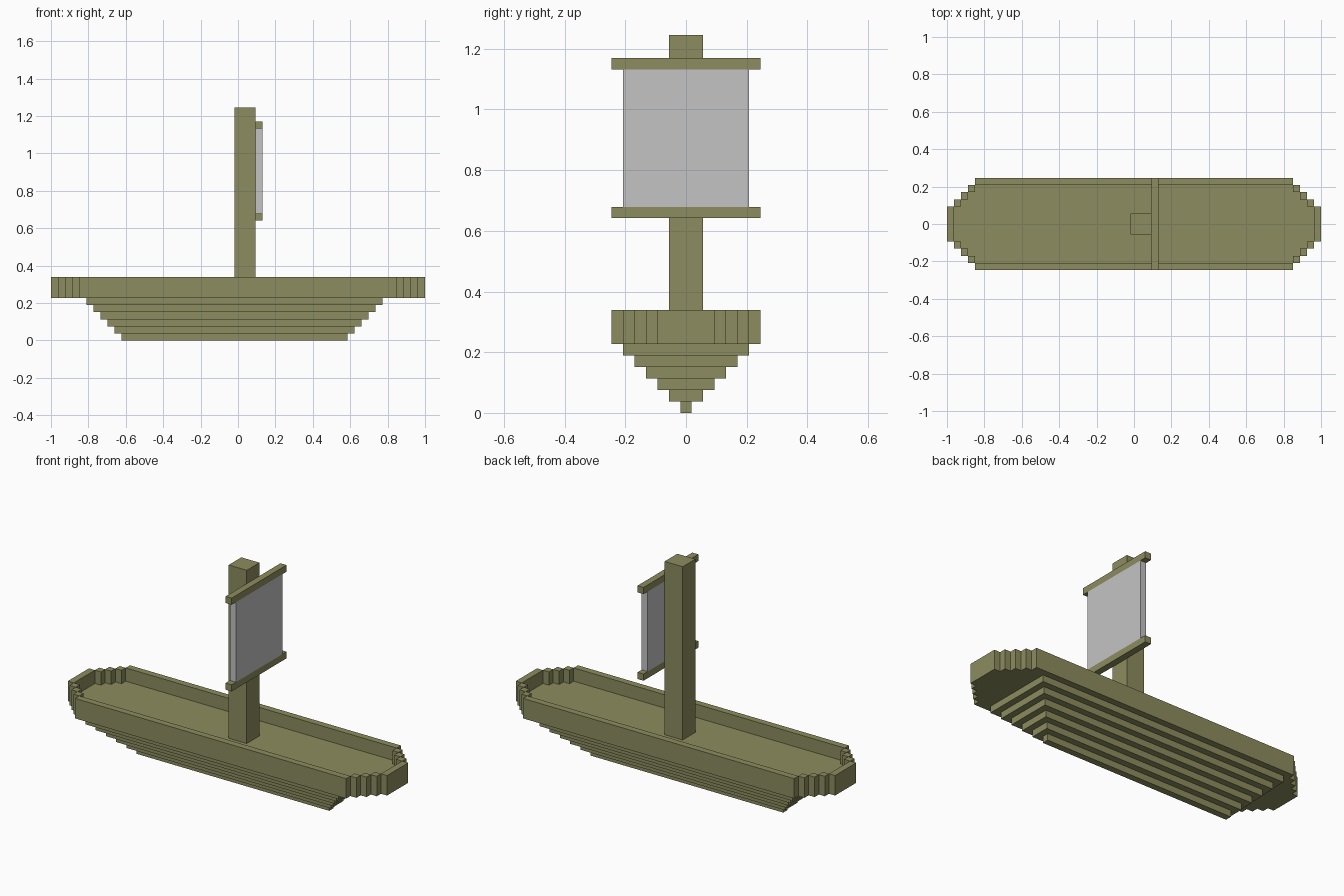
import bpy
import bmesh
from mathutils import Matrix, Vector

U = 2 / 53  # size of one building block

if "Cube" in bpy.data.objects:
    bpy.data.objects.remove(bpy.data.objects["Cube"], do_unlink=True)


def make_material(name, color):
    mat = bpy.data.materials.new(name)
    mat.use_nodes = True
    mat.diffuse_color = color
    mat.node_tree.nodes["Principled BSDF"].inputs["Base Color"].default_value = color
    return mat


wood = make_material("olive_wood", (0.265, 0.265, 0.115, 1))
cloth = make_material("grey_cloth", (0.55, 0.55, 0.55, 1))


def finish(name, bm, mat):
    bmesh.ops.recalc_face_normals(bm, faces=bm.faces)
    mesh = bpy.data.meshes.new(name)
    bm.to_mesh(mesh)
    bm.free()
    mesh.materials.append(mat)
    obj = bpy.data.objects.new(name, mesh)
    bpy.context.collection.objects.link(obj)
    return obj


def add_box(bm, x, y, z):
    """Add a box from (low, high) ranges given in blocks."""
    low, high = (Vector(c) * U for c in zip(x, y, z))
    size = high - low
    matrix = Matrix.Translation((low + high) / 2) @ Matrix.Diagonal((*size, 1))
    bmesh.ops.create_cube(bm, size=1, matrix=matrix)


def box(name, x, y, z, mat=wood):
    bm = bmesh.new()
    add_box(bm, x, y, z)
    return finish(name, bm, mat)


# Stepped keel, each layer one block longer and wider on every side
for k in range(6):
    box(f"hull_layer_{k + 1}", (-16.5 - k, 15.5 + k), (-0.5 - k, 0.5 + k), (k, k + 1))

# Deck with staircase corners
quarter = []
for k in range(4):
    quarter += [(25.5 - k, 2.5 + k), (24.5 - k, 2.5 + k)]
quarter[-1] = (22.5, 5.5)
right_half = [(x, -y) for x, y in reversed(quarter)] + quarter
outline = right_half + [(-x, -y) for x, y in right_half]
bm = bmesh.new()
face = bm.faces.new([bm.verts.new((x * U, y * U, 6 * U)) for x, y in outline])
raised = bmesh.ops.extrude_face_region(bm, geom=[face], use_keep_orig=True)
top = [v for v in raised["geom"] if isinstance(v, bmesh.types.BMVert)]
bmesh.ops.translate(bm, verts=top, vec=(0, 0, U))
finish("deck", bm, wood)

# Bulwark: straight sides, end walls and diagonal corner posts
bm = bmesh.new()
wall = (6, 9)
for s in (-1, 1):
    add_box(bm, (-22.5, 22.5), sorted((s * 5.5, s * 6.5)), wall)
    add_box(bm, sorted((s * 25.5, s * 26.5)), (-2.5, 2.5), wall)
    for t in (-1, 1):
        for k in range(3):
            add_box(bm, sorted((s * (22.5 + k), s * (23.5 + k))),
                    sorted((t * (4.5 - k), t * (5.5 - k))), wall)
finish("bulwark", bm, wood)

# Mast, sail and yards
box("mast", (-0.5, 2.5), (-1.5, 1.5), (7, 33))
box("sail", (2.5, 3.5), (-5.5, 5.5), (18, 30), cloth)
box("lower_yard", (2.5, 3.5), (-6.5, 6.5), (17, 18))
box("upper_yard", (2.5, 3.5), (-6.5, 6.5), (30, 31))
